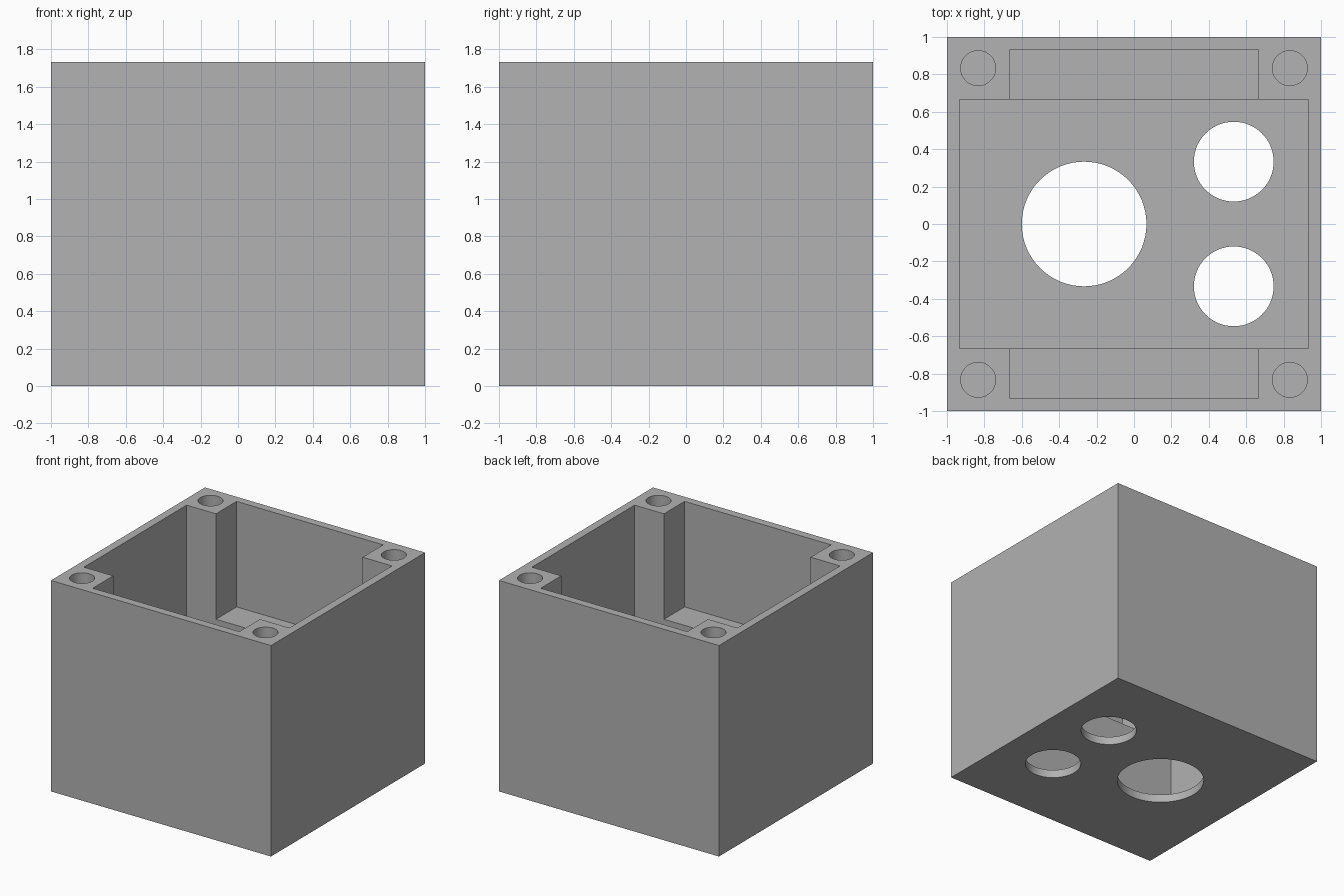
import bpy

if "Cube" in bpy.data.objects:
    bpy.data.objects.remove(bpy.data.objects["Cube"], do_unlink=True)

UNIT = 1 / 15              # wall thickness
HEIGHT = 26 * UNIT
SHELF = 13 * UNIT          # floor height of the shallow side pockets
SCREW_DEPTH = 10 * UNIT
OVER = 0.1                 # how far cutters reach past the surface

grey = bpy.data.materials.new("plain grey")
grey.use_nodes = True
grey.diffuse_color = (0.445, 0.445, 0.445, 1)
grey.node_tree.nodes["Principled BSDF"].inputs["Base Color"].default_value = grey.diffuse_color


def block(name, width, depth, bottom, top):
    bpy.ops.mesh.primitive_cube_add(size=1, location=(0, 0, (bottom + top) / 2))
    obj = bpy.context.object
    obj.name = name
    obj.scale = (width, depth, top - bottom)
    bpy.ops.object.transform_apply(location=True, rotation=False, scale=True)
    return obj


def rod(name, x, y, radius, bottom, top):
    bpy.ops.mesh.primitive_cylinder_add(vertices=64, radius=radius, depth=top - bottom,
                                        location=(x, y, (bottom + top) / 2))
    obj = bpy.context.object
    obj.name = name
    return obj


# Outer shell
body = block("enclosure_box", 2, 2, 0, HEIGHT)
body.data.materials.append(grey)

# Deep main pocket and the shallower pocket that leaves corner posts
cutters = [
    block("main_pocket_cutter", 28 * UNIT, 20 * UNIT, UNIT, HEIGHT + OVER),
    block("side_pocket_cutter", 20 * UNIT, 28 * UNIT, SHELF, HEIGHT + OVER),
    rod("large_floor_hole_cutter", -4 * UNIT, 0, 5 * UNIT, -OVER, 2 * UNIT),
]

# Paired small floor holes and the four blind screw holes
for side in (-1, 1):
    cutters.append(rod("small_floor_hole_cutter", 8 * UNIT, side * 5 * UNIT,
                       3.2 * UNIT, -OVER, 2 * UNIT))
    for end in (-1, 1):
        cutters.append(rod("screw_hole_cutter", end * 12.5 * UNIT, side * 12.5 * UNIT,
                           1.4 * UNIT, HEIGHT - SCREW_DEPTH, HEIGHT + OVER))

# Cut everything out of the shell
bpy.ops.object.select_all(action='DESELECT')
body.select_set(True)
bpy.context.view_layer.objects.active = body
for cutter in cutters:
    cutter.hide_render = True
    cutter.data.materials.append(grey)
    cut = body.modifiers.new("cut", 'BOOLEAN')
    cut.operation = 'DIFFERENCE'
    cut.solver = 'EXACT'
    cut.object = cutter
    bpy.ops.object.modifier_apply(modifier=cut.name)
    bpy.data.objects.remove(cutter, do_unlink=True)

bpy.ops.object.shade_smooth_by_angle()
